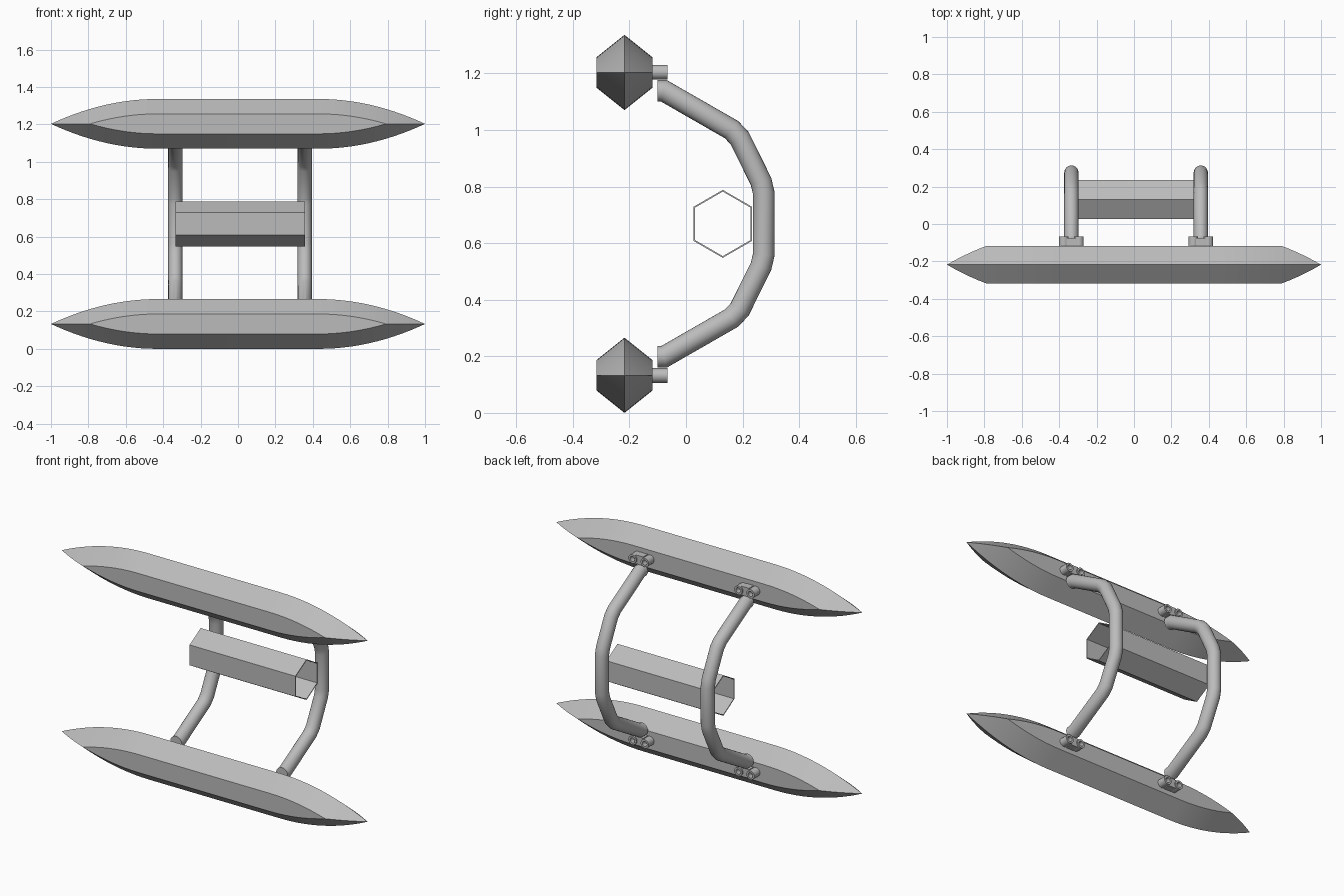
import bpy, bmesh, math
from mathutils import Vector, Matrix

cube = bpy.data.objects.get("Cube")
if cube:
    bpy.data.objects.remove(cube)

grey = bpy.data.materials.new("plain_grey")
grey.use_nodes = True
COLOR = (0.5, 0.5, 0.5, 1)
grey.diffuse_color = COLOR
grey.node_tree.nodes["Principled BSDF"].inputs["Base Color"].default_value = COLOR

MID_Z = 0.668
TUBE_X = {"right": -0.335, "left": 0.357}


def finish(name, bm, smooth=True):
    bmesh.ops.recalc_face_normals(bm, faces=bm.faces)
    mesh = bpy.data.meshes.new(name)
    bm.to_mesh(mesh)
    bm.free()
    mesh.materials.append(grey)
    ob = bpy.data.objects.new(name, mesh)
    bpy.context.collection.objects.link(ob)
    if smooth:
        bpy.ops.object.select_all(action='DESELECT')
        ob.select_set(True)
        bpy.context.view_layer.objects.active = ob
        bpy.ops.object.shade_smooth_by_angle(angle=math.radians(28))
    return ob


def loft(bm, rings, closed=False):
    """Skin equal-length rings of points, optionally closing into a loop."""
    vs = [[bm.verts.new(p) for p in r] for r in rings]
    n = len(vs[0])
    pairs = list(zip(vs, vs[1:])) + ([(vs[-1], vs[0])] if closed else [])
    for a, b in pairs:
        for i in range(n):
            j = (i + 1) % n
            bm.faces.new((a[i], a[j], b[j], b[i]))
    return vs


# Pointed floats: constant hexagonal middle, parabolic taper to the tips
def hull(name, z0):
    half_h, half_w, slope, y0, straight = 0.133, 0.0995, 0.8, -0.2175, 0.43
    taper = 1 - straight
    edge = math.sqrt(1 - slope * half_w / half_h)
    ts = [edge * i / 8 for i in range(9)] + [edge + (1 - edge) * i / 5 for i in range(1, 6)]
    stations = [(-straight - taper * t, t) for t in reversed(ts)]
    stations += [(straight + taper * t, t) for t in ts]
    rings = []
    for x, t in stations:
        h = half_h * (1 - t * t)
        w = min(half_w, h / slope)
        s = max(0, h - slope * w)
        section = [(0, h), (w, s), (w, -s), (0, -h), (-w, -s), (-w, s)]
        rings.append([(x, y0 + y, z0 + z) for y, z in section])
    bm = bmesh.new()
    loft(bm, rings)
    bmesh.ops.remove_doubles(bm, verts=bm.verts, dist=0.0002)
    finish(name, bm)


# Bent support tubes, with mitred joints and slightly softened corners
def support_tube(name, x):
    r, sides, soft = 0.038, 24, 0.022
    upper = [(-0.1, 0.47), (-0.078, 0.47), (0.18, 0.322), (0.275, 0.13)]
    pts = [Vector((x, y, MID_Z + z)) for y, z in upper]
    pts += [Vector((x, y, MID_Z - z)) for y, z in reversed(upper)]
    path = pts[:2]
    for a, p, b in zip(pts[1:], pts[2:-2], pts[3:]):
        path += [p + (a - p).normalized() * soft, p + (b - p).normalized() * soft]
    path += pts[-2:]
    rings = []
    for i, p in enumerate(path):
        d_in = (p - path[i - 1]).normalized() if i else None
        d_out = (path[i + 1] - p).normalized() if i < len(path) - 1 else None
        d_in, d_out = d_in or d_out, d_out or d_in
        tangent = (d_in + d_out).normalized()
        side = Vector((1, 0, 0))
        up = tangent.cross(side) / tangent.dot(d_in)
        angles = [math.tau * k / sides for k in range(sides)]
        rings.append([p + r * (side * math.cos(a) + up * math.sin(a)) for a in angles])
    bm = bmesh.new()
    vs = loft(bm, rings)
    bm.faces.new(vs[0])
    bm.faces.new(vs[-1])
    finish(name, bm)


# Clamp brackets: a bridge block between two bored bosses
def bracket(name, x, z):
    bm = bmesh.new()
    back, front, r, spread = -0.066, -0.12, 0.026, 0.04
    depth, mid = back - front, (back + front) / 2
    for dx in (-spread, spread):
        m = Matrix.Translation((x + dx, mid, z)) @ Matrix.Rotation(-math.pi / 2, 4, 'X')
        made = bmesh.ops.create_cone(bm, cap_ends=True, segments=20, radius1=r,
                                     radius2=r, depth=depth, matrix=m)
        caps = {f for v in made["verts"] for f in v.link_faces if len(f.verts) > 4}
        cap = max(caps, key=lambda f: f.calc_center_median().y)
        bmesh.ops.inset_region(bm, faces=[cap], thickness=0.011)
        inner = bmesh.ops.extrude_discrete_faces(bm, faces=[cap])["faces"][0]
        bmesh.ops.translate(bm, verts=inner.verts, vec=(0, -0.03, 0))
    m = Matrix.Translation((x, mid - 0.004, z)) @ Matrix.Diagonal((0.05, depth - 0.008, 2 * r, 1))
    bmesh.ops.create_cube(bm, size=1, matrix=m)
    finish(name, bm)


# Hollow hexagonal body, open at both ends
def hex_sleeve():
    y0, R, wall = 0.13, 0.12, 0.006
    x0, x1 = TUBE_X["right"], TUBE_X["left"]

    def ring(x, r):
        return [(x, y0 + r * math.sin(math.tau * k / 6), MID_Z + r * math.cos(math.tau * k / 6))
                for k in range(6)]

    bm = bmesh.new()
    loft(bm, [ring(x0, R), ring(x1, R), ring(x1, R - wall), ring(x0, R - wall)], closed=True)
    finish("hexagonal_sleeve", bm, smooth=False)


for level, sign in (("upper", 1), ("lower", -1)):
    hull(level + "_float", MID_Z + sign * 0.535)
    for side, x in TUBE_X.items():
        bracket(f"{level}_{side}_bracket", x, MID_Z + sign * 0.536)
for side, x in TUBE_X.items():
    support_tube(side + "_support_tube", x)
hex_sleeve()
